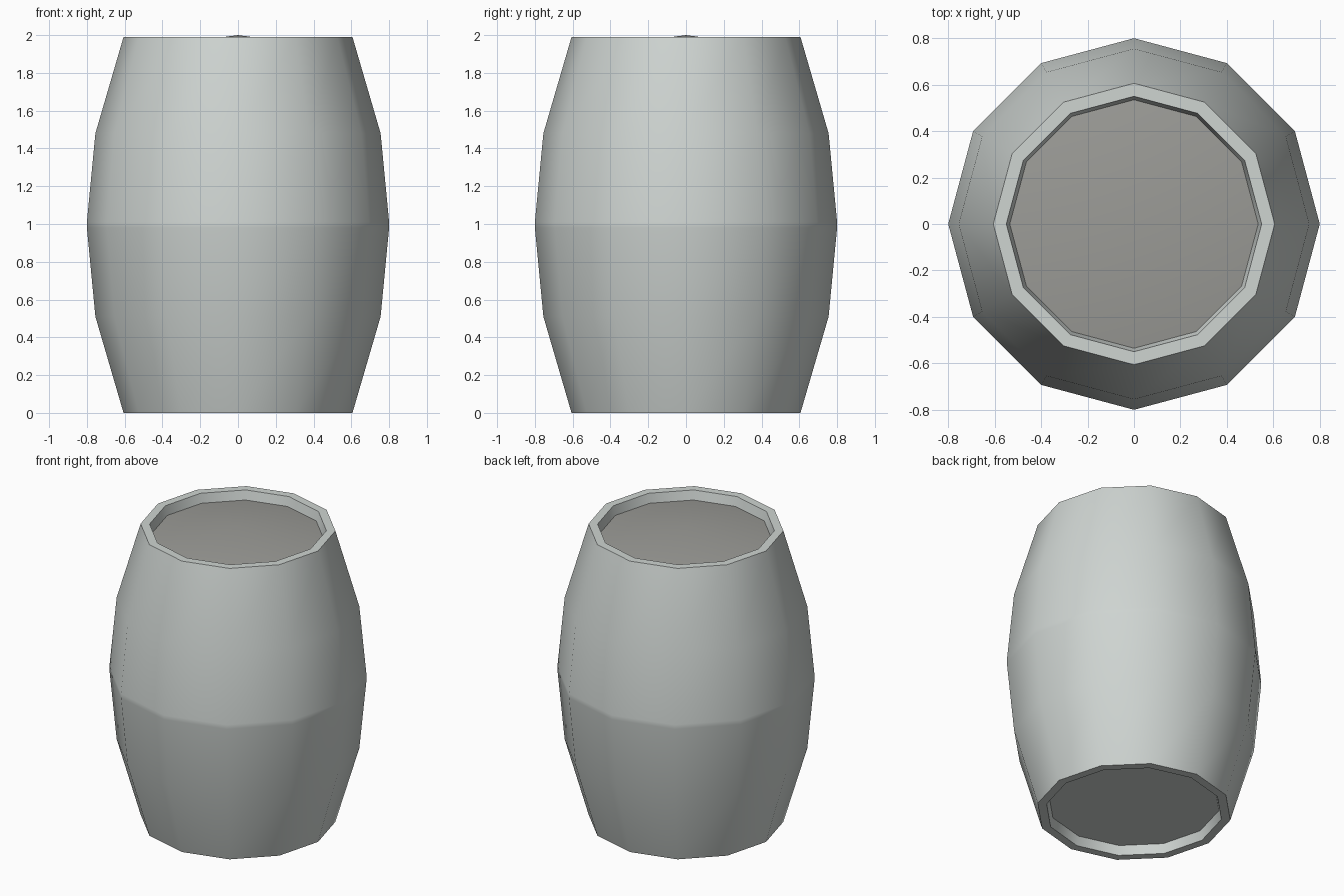
import bpy, bmesh, math

cube = bpy.data.objects.get("Cube")
if cube:
    bpy.data.objects.remove(cube, do_unlink=True)

SIDES = 12


def material(name, rgb):
    m = bpy.data.materials.new(name)
    m.use_nodes = True
    m.diffuse_color = (*rgb, 1)
    m.node_tree.nodes["Principled BSDF"].inputs["Base Color"].default_value = (*rgb, 1)
    return m


def lathe(name, profile, mat):
    """Spin (radius, z) points about the z axis; radius 0 becomes a pole."""
    bm = bmesh.new()
    rings = []
    for r, z in profile:
        count = SIDES if r else 1
        rings.append([bm.verts.new((r * math.cos(math.tau * i / SIDES),
                                    r * math.sin(math.tau * i / SIDES), z))
                      for i in range(count)])
    for a, b in zip(rings, rings[1:]):
        for i in range(SIDES):
            j = (i + 1) % SIDES
            quad = [a[i % len(a)], a[j % len(a)], b[j % len(b)], b[i % len(b)]]
            bm.faces.new(list(dict.fromkeys(quad)))
    mesh = bpy.data.meshes.new(name)
    bm.to_mesh(mesh)
    bm.free()
    mesh.materials.append(mat)
    obj = bpy.data.objects.new(name, mesh)
    bpy.context.collection.objects.link(obj)
    bpy.ops.object.select_all(action='DESELECT')
    obj.select_set(True)
    bpy.context.view_layer.objects.active = obj
    bpy.ops.object.shade_smooth_by_angle(angle=math.radians(40))
    weighted = obj.modifiers.new("Weighted Normals", 'WEIGHTED_NORMAL')
    weighted.keep_sharp = True
    return obj


stave_grey = material("pale_grey", (0.62, 0.66, 0.64))
lid_grey = material("warm_grey", (0.33, 0.33, 0.31))

# Bulging shell with a narrow belt, flat rims and recessed bottom
lathe("barrel_body", [
    (0, 0.062), (0.535, 0.062), (0.55, 0), (0.606, 0),
    (0.755, 0.51), (0.8, 0.98), (0.8, 1.01), (0.755, 1.48),
    (0.606, 1.99), (0.55, 1.99), (0.535, 1.928)], stave_grey)

# Shallow cone lid set inside the top rim
lathe("barrel_lid", [(0.535, 1.928), (0, 2.0)], lid_grey)
